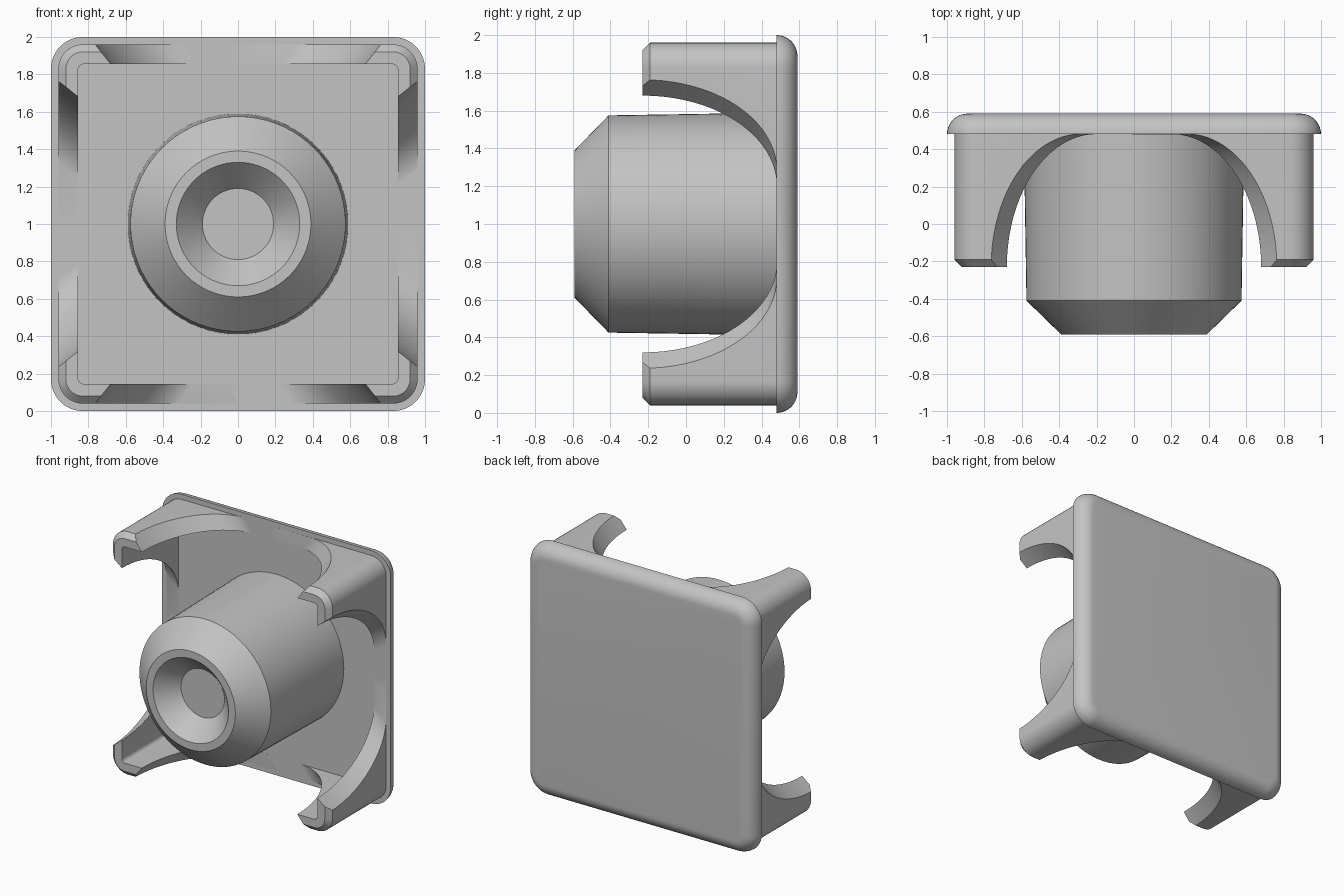
import bpy, bmesh
from math import sin, cos, pi, radians

if "Cube" in bpy.data.objects:
    bpy.data.objects.remove(bpy.data.objects["Cube"])

grey = bpy.data.materials.new("light grey plastic")
grey.use_nodes = True
COLOUR = (0.55, 0.55, 0.55, 1)
grey.diffuse_color = COLOUR
grey.node_tree.nodes["Principled BSDF"].inputs["Base Color"].default_value = COLOUR

MID = 1.0      # height of the centre axis
BASE = 0.48    # front of the plate
TIP = -0.23    # front of the legs


def rounded_square(half, radius, y, steps=10):
    """Ring of points round a rounded square facing the front."""
    c = half - radius
    ring = []
    for corner in range(4):
        for i in range(steps + 1):
            a = (corner + i / steps) * pi / 2
            m = (corner + 0.5) * pi / 2
            sx = 1 if cos(m) > 0 else -1
            sz = 1 if sin(m) > 0 else -1
            ring.append((sx * c + radius * cos(a), y, MID + sz * c + radius * sin(a)))
    return ring


def circle(radius, y, n=72):
    return [(radius * cos(2 * pi * i / n), y, MID + radius * sin(2 * pi * i / n))
            for i in range(n)]


def loft(name, rings, closed=False):
    """Skin a list of rings, either capped or joined end to end."""
    bm = bmesh.new()
    loops = [[bm.verts.new(p) for p in r] for r in rings]
    n = len(loops[0])
    pairs = list(zip(loops, loops[1:]))
    if closed:
        pairs.append((loops[-1], loops[0]))
    else:
        bm.faces.new(loops[0])
        bm.faces.new(loops[-1])
    for a, b in pairs:
        for i in range(n):
            j = (i + 1) % n
            bm.faces.new((a[i], a[j], b[j], b[i]))
    bmesh.ops.recalc_face_normals(bm, faces=bm.faces)
    mesh = bpy.data.meshes.new(name)
    bm.to_mesh(mesh)
    bm.free()
    mesh.materials.append(grey)
    obj = bpy.data.objects.new(name, mesh)
    bpy.context.collection.objects.link(obj)
    return obj


def select(obj):
    bpy.ops.object.select_all(action='DESELECT')
    obj.select_set(True)
    bpy.context.view_layer.objects.active = obj


def smooth(obj):
    select(obj)
    bpy.ops.object.shade_smooth_by_angle(angle=radians(30))


# Cover plate with a rounded back edge
EDGE = 0.11
plate_rings = []
for i in range(11):
    t = i / 10 * pi / 2
    inset = EDGE * (1 - cos(t))
    plate_rings.append(rounded_square(1 - inset, 0.17 - inset, BASE + EDGE * sin(t)))
smooth(loft("cover_plate", plate_rings))

# Central boss with a drafted side, a chamfer and a conical recess
boss = loft("centre_boss", [
    circle(0.59, BASE + 0.03), circle(0.575, -0.41), circle(0.39, -0.59),
    circle(0.33, -0.59), circle(0.19, -0.44)])
smooth(boss)

# Square sleeve with a chamfered front lip
legs = loft("corner_legs", [
    rounded_square(0.96, 0.13, BASE + 0.02), rounded_square(0.96, 0.13, TIP + 0.04),
    rounded_square(0.92, 0.09, TIP), rounded_square(0.855, 0.03, TIP),
    rounded_square(0.855, 0.03, BASE + 0.02)], closed=True)


# Flared arch cut through each side, leaving four corner legs
def arch(depth, quarter):
    shift = 0.2 + (depth - 0.855) * 0.8
    outline = [(-shift - 0.48, TIP - 0.2)]
    for i in range(41):
        t = pi * (1 - i / 40)
        side = shift if i > 20 else -shift
        outline.append((side + 0.48 * cos(t), TIP + (BASE + 0.001 - TIP) * sin(t)))
    outline.append((shift + 0.48, TIP - 0.2))
    c, s = round(cos(quarter)), round(sin(quarter))
    return [(u * c - depth * s, y, MID + u * s + depth * c) for u, y in outline]


for k in range(4):
    q = k * pi / 2
    cutter = loft("arch_cutter", [arch(0.8, q), arch(1.0, q)])
    cutter.hide_render = True
    mod = legs.modifiers.new("arch", 'BOOLEAN')
    mod.operation = 'DIFFERENCE'
    mod.solver = 'EXACT'
    mod.object = cutter
    select(legs)
    bpy.ops.object.modifier_apply(modifier=mod.name)
    bpy.data.objects.remove(cutter)
smooth(legs)
